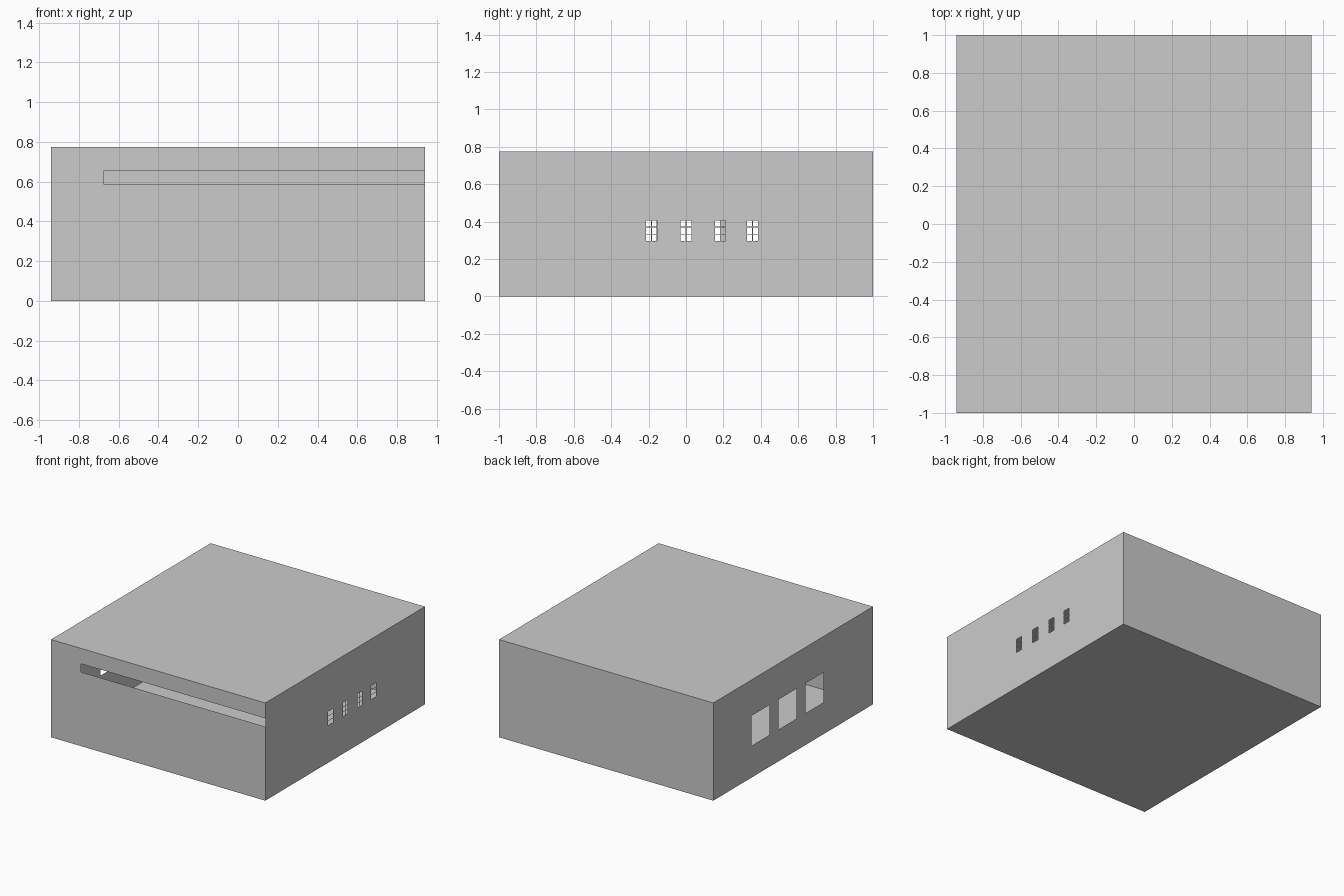
import bpy, bmesh
from mathutils import Vector

if "Cube" in bpy.data.objects:
    bpy.data.objects.remove(bpy.data.objects["Cube"])

HX, HY, H = 0.94, 1.0, 0.775


def panel(name, origin, u_dir, v_dir, u_rng, v_rng, holes=()):
    """Thin flat wall spanned by u/v; holes are (u0, u1, v0, v1)."""
    o, ud, vd = Vector(origin), Vector(u_dir), Vector(v_dir)
    us = sorted({*u_rng, *(c for h in holes for c in h[:2])})
    vs = sorted({*v_rng, *(c for h in holes for c in h[2:])})
    bm = bmesh.new()
    grid = [[bm.verts.new(o + ud * u + vd * v) for v in vs] for u in us]
    for i in range(len(us) - 1):
        for j in range(len(vs) - 1):
            cu, cv = (us[i] + us[i + 1]) / 2, (vs[j] + vs[j + 1]) / 2
            if any(a < cu < b and c < cv < d for a, b, c, d in holes):
                continue
            bm.faces.new((grid[i][j], grid[i + 1][j],
                          grid[i + 1][j + 1], grid[i][j + 1]))
    loose = [v for v in bm.verts if not v.link_faces]
    bmesh.ops.delete(bm, geom=loose, context='VERTS')
    me = bpy.data.meshes.new(name)
    bm.to_mesh(me)
    bm.free()
    ob = bpy.data.objects.new(name, me)
    bpy.context.collection.objects.link(ob)
    return ob


def paned_window(y, half_w=0.029, z0=0.297, z1=0.406, bar=0.004):
    """2 x 3 small panes separated by thin glazing bars."""
    w = (2 * half_w - bar) / 2
    h = (z1 - z0 - 2 * bar) / 3
    out = []
    for c in range(2):
        for r in range(3):
            a, b = y - half_w + c * (w + bar), z0 + r * (h + bar)
            out.append((a, a + w, b, b + h))
    return out


X, Y, Z = (1, 0, 0), (0, 1, 0), (0, 0, 1)
NX, NY = (-1, 0, 0), (0, -1, 0)

# floor and flat roof
panel("floor", (0, 0, 0), Y, X, (-HY, HY), (-HX, HX))
panel("roof", (0, 0, H), X, Y, (-HX, HX), (-HY, HY))

# front wall with a long slot running to the right corner
panel("front_wall", (0, -HY, 0), X, Z, (-HX, HX), (0, H),
      [(-0.677, HX, 0.587, 0.653)])
panel("back_wall", (0, HY, 0), NX, Z, (-HX, HX), (0, H))

# right wall with four small paned windows
panes = [p for y in (-0.184, 0.0, 0.183, 0.355) for p in paned_window(y)]
panel("right_wall", (HX, 0, 0), Y, Z, (-HY, HY), (0, H), panes)

# left wall with three large openings (u runs along -y)
openings = [(-y - 0.113, -y + 0.113, 0.252, 0.49) for y in (0.408, 0.07, -0.27)]
panel("left_wall", (-HX, 0, 0), NY, Z, (-HY, HY), (0, H), openings)
